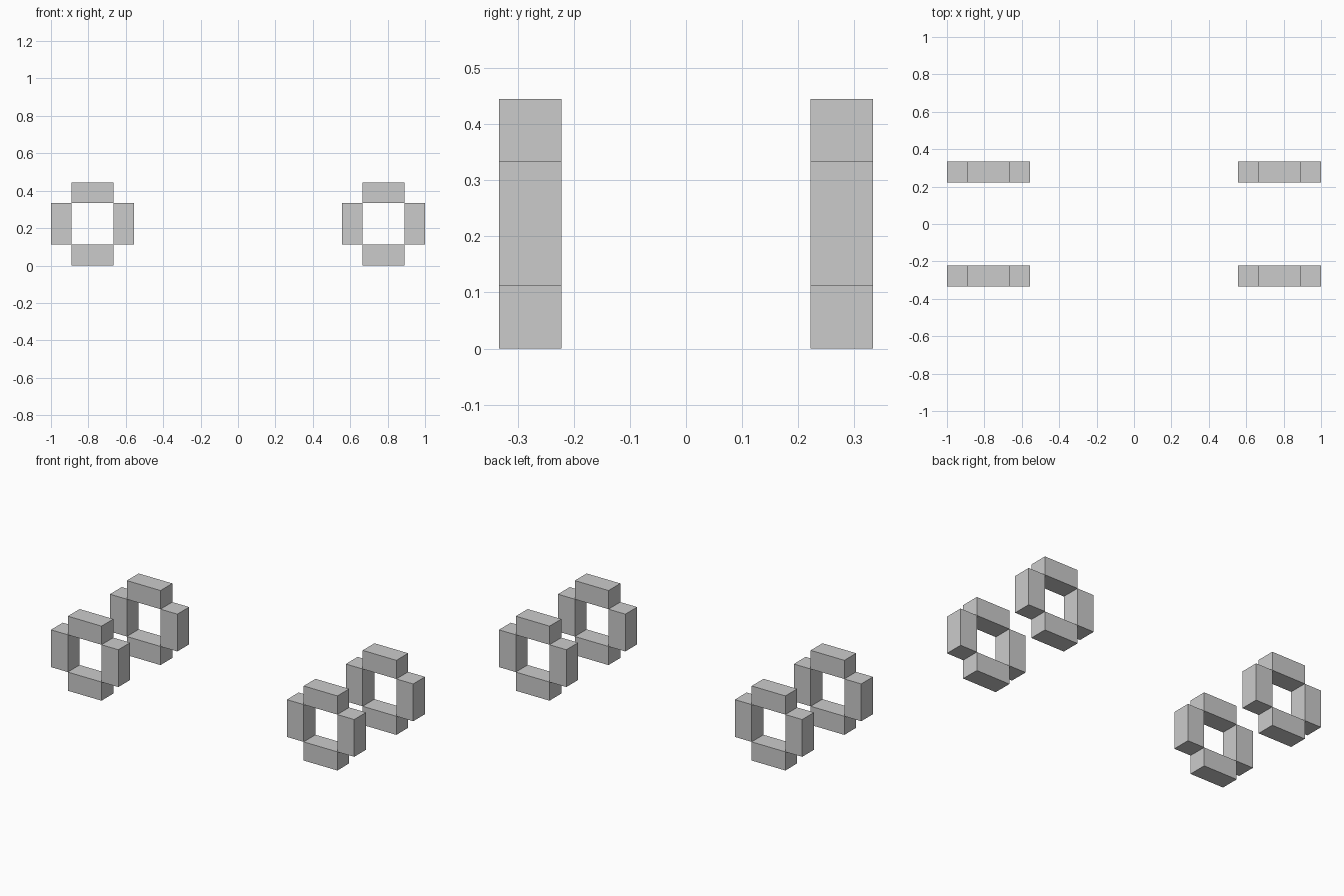
import bpy

if "Cube" in bpy.data.objects:
    bpy.data.objects.remove(bpy.data.objects["Cube"])

U = 1 / 9  # block unit

grey = bpy.data.materials.new("light_grey")
grey.diffuse_color = (0.6, 0.6, 0.6, 1)
grey.use_nodes = True
grey.node_tree.nodes["Principled BSDF"].inputs["Base Color"].default_value = grey.diffuse_color


def box(name, centre, size):
    bpy.ops.mesh.primitive_cube_add(size=1, location=centre)
    ob = bpy.context.object
    ob.name = name
    ob.scale = size
    bpy.ops.object.transform_apply(location=False, rotation=False, scale=True)
    ob.data.materials.append(grey)
    return ob


# Four blocky wheels, each a ring of four blocks around an open hub
for side, sx in (("left", -1), ("right", 1)):
    for end, sy in (("front", -1), ("back", 1)):
        cx, cy, cz = sx * 7 * U, sy * 2.5 * U, 2 * U
        for part, s in (("lower", -1), ("upper", 1)):
            box(f"{end}_{side}_wheel_{part}", (cx, cy, cz + s * 1.5 * U), (2 * U, U, U))
        for part, s in (("left_rim", -1), ("right_rim", 1)):
            box(f"{end}_{side}_wheel_{part}", (cx + s * 1.5 * U, cy, cz), (U, U, 2 * U))
